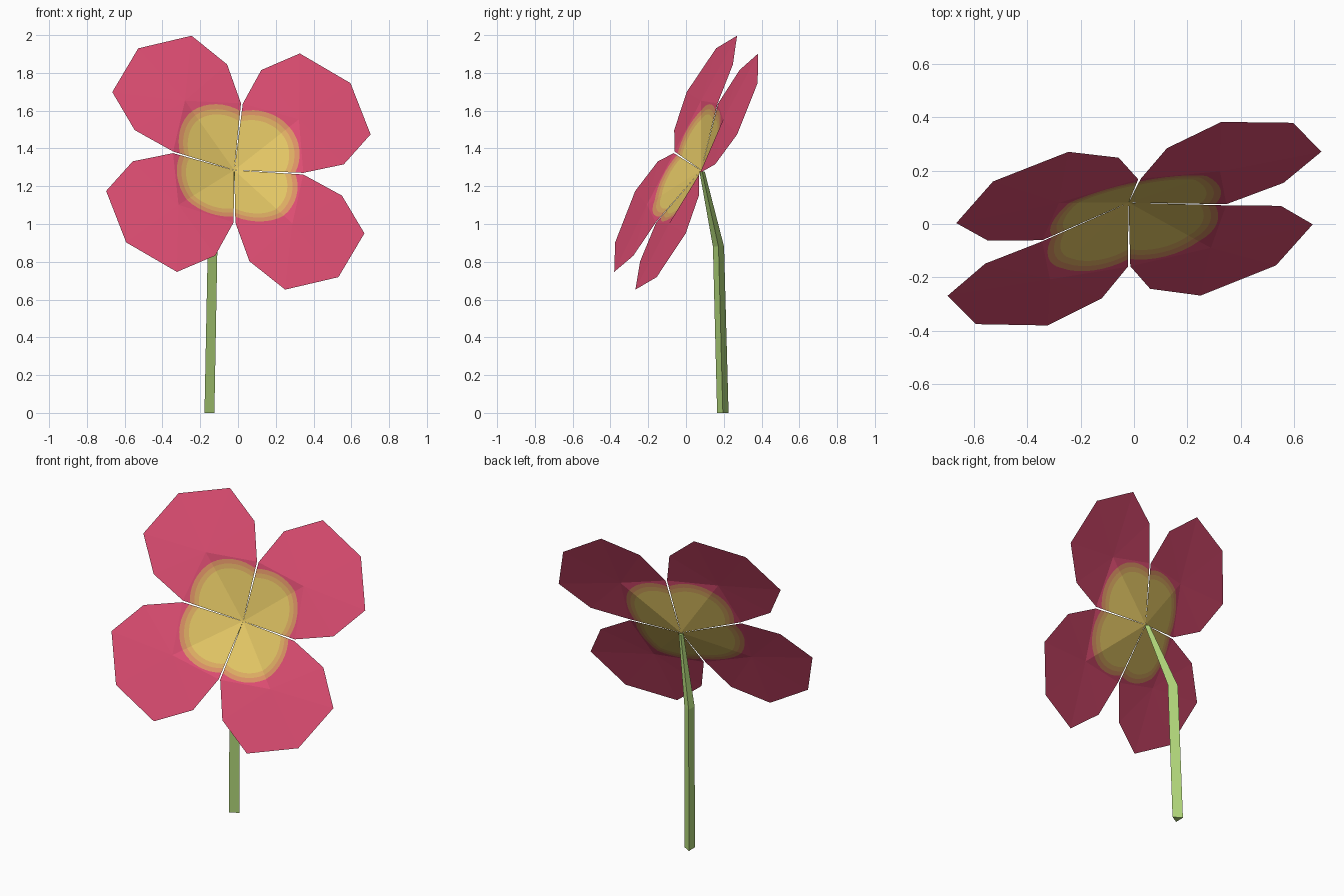
import bpy, bmesh, math
from mathutils import Vector, Matrix

if "Cube" in bpy.data.objects:
    bpy.data.objects.remove(bpy.data.objects["Cube"])


def material(name, rgb):
    m = bpy.data.materials.new(name)
    m.diffuse_color = (*rgb, 1)
    m.use_nodes = True
    m.node_tree.nodes["Principled BSDF"].inputs["Base Color"].default_value = m.diffuse_color
    return m


pink = material("petal pink", (0.73, 0.075, 0.17))
yellow = material("center yellow", (0.77, 0.57, 0.13))
amber = material("ring amber", (0.73, 0.42, 0.125))
orange = material("ring orange", (0.72, 0.29, 0.13))
green = material("stem green", (0.45, 0.69, 0.20))


def make_object(name, bm, mats):
    mesh = bpy.data.meshes.new(name)
    bm.to_mesh(mesh)
    bm.free()
    for m in mats:
        mesh.materials.append(m)
    ob = bpy.data.objects.new(name, mesh)
    bpy.context.collection.objects.link(ob)
    return ob


# Flower frame: tilted towards the front
center = Vector((-0.02, 0.08, 1.285))
axis = Vector((0.241, -0.867, 0.436)).normalized()
rib = Vector((0.724, 0.460, 0.514))
rib = (rib - axis * rib.dot(axis)).normalized()
frame = Matrix((rib, axis.cross(rib), axis)).transposed().to_4x4()
frame = Matrix.Translation(center) @ frame

# Half outline of a petal: along the rib, sideways, height
base = Vector((0.255, 0.248, 0.087))
half = [base, Vector((0.47, 0.338, 0.089)), Vector((0.708, 0.29, 0.091)),
        Vector((0.82, 0, 0.09))]
mid = Vector((0.44, 0, 0.098))
edge_angle = math.atan2(base.y, base.x)


def inner_point(angle, r):
    """Point on the two sloping facets round the flower centre."""
    u, v = r * math.cos(angle), r * math.sin(angle)
    a = mid.z / mid.x
    b = (base.z - a * base.x) / base.y
    return Vector((u, v, a * u + b * abs(v)))


def inner_limit(angle):
    """Distance to the crease between base corner and mid point."""
    k = (mid.x - base.x) / base.y
    return mid.x / (math.cos(angle) + k * abs(math.sin(angle)))


def petal(name, turn):
    bm = bmesh.new()
    steps = 16
    rows = []
    for i in range(steps + 1):
        f = -1 + 2 * i / steps
        ang = f * edge_angle
        outer = 0.315 + 0.06 * (1 - abs(f) ** 1.5)
        lim = inner_limit(ang)
        radii = [outer - 0.055, outer - 0.027, min(outer, lim - 0.002), lim]
        rows.append([bm.verts.new(inner_point(ang, r)) for r in radii])
    tip = bm.verts.new((0, 0, 0))
    # Painted centre and rings
    for p, q in zip(rows, rows[1:]):
        bm.faces.new((tip, p[0], q[0])).material_index = 1
        for k, mat in enumerate((2, 3, 0)):
            bm.faces.new((p[k], p[k + 1], q[k + 1], q[k])).material_index = mat
    # Outer blade, two mirrored halves
    crease = [r[3] for r in rows]
    for side in (1, -1):
        pts = [bm.verts.new((p.x, p.y * side, p.z)) for p in half[1:]]
        h = steps // 2
        inner = crease[h:] if side == 1 else crease[h::-1]
        faces = [inner + [pts[0]], [inner[0], pts[0], pts[1]],
                 [inner[0], pts[1], pts[2]]]
        for f in faces:
            bm.faces.new(f[::-1] if side == 1 else f)
    bmesh.ops.remove_doubles(bm, verts=bm.verts, dist=0.0003)
    bm.transform(frame @ Matrix.Rotation(turn, 4, 'Z'))
    return make_object(name, bm, [pink, yellow, amber, orange])


for i in range(4):
    petal(f"petal_{i + 1}", i * math.pi / 2)

# Bent three-sided stem
bm = bmesh.new()
path = [((-0.16, 0.195, 0), 0.035), ((-0.143, 0.172, 0.88), 0.034),
        ((-0.024, 0.085, 1.278), 0.016)]
loops = []
for (x, y, z), r in path:
    loops.append([bm.verts.new((x + r * math.cos(a), y + r * math.sin(a), z))
                  for a in (k * math.tau / 3 for k in range(3))])
for lo, up in zip(loops, loops[1:]):
    for k in range(3):
        n = (k + 1) % 3
        bm.faces.new((lo[k], lo[n], up[n], up[k]))
bm.faces.new(loops[0][::-1])
bm.faces.new(loops[-1])
make_object("stem", bm, [green])
